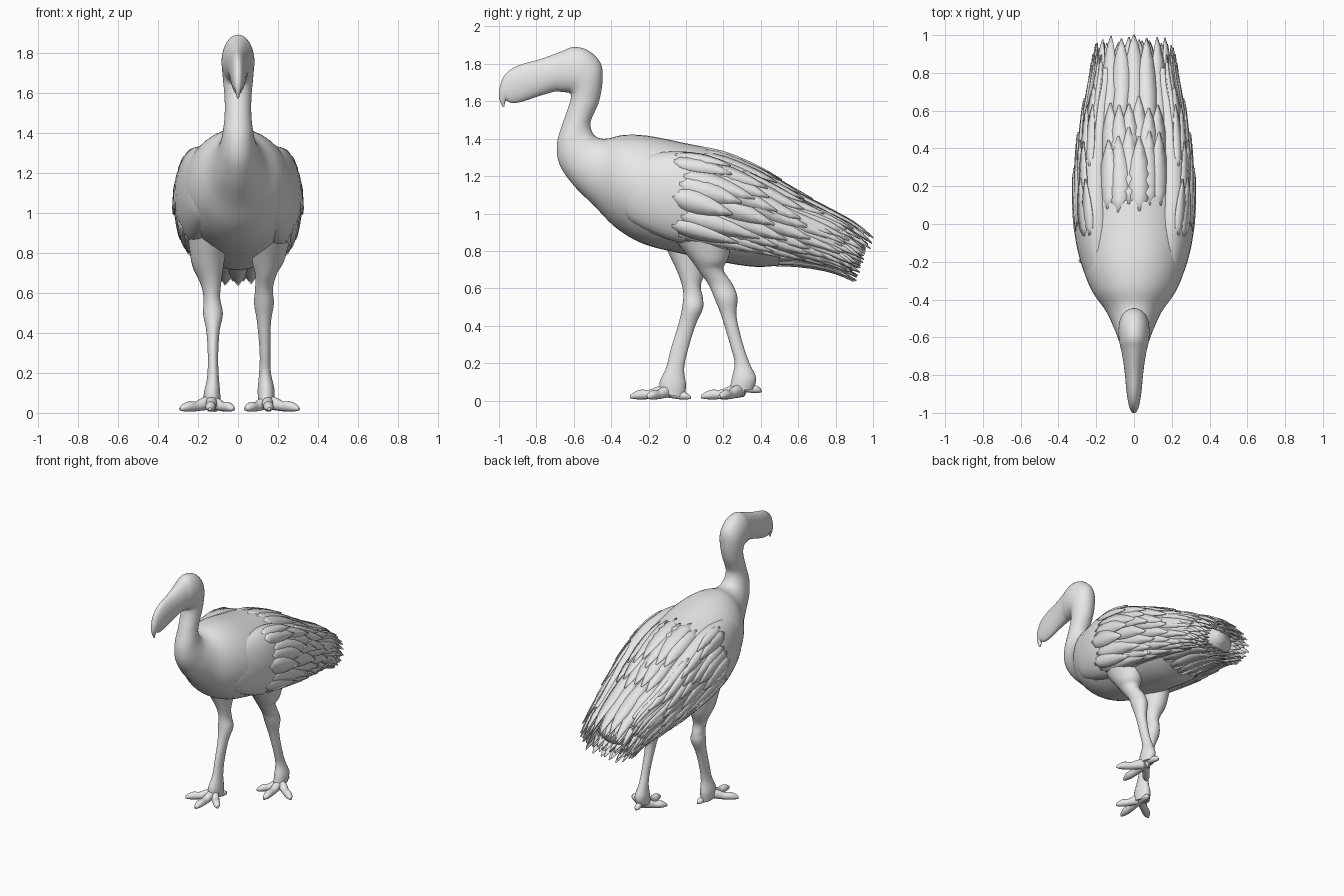
import bpy
import bmesh
import math
import random
from mathutils import Vector

random.seed(4)
cube = bpy.data.objects.get("Cube")
if cube:
    bpy.data.objects.remove(cube, do_unlink=True)

grey = bpy.data.materials.new("plain grey")
grey.use_nodes = True
grey.diffuse_color = (0.8, 0.8, 0.8, 1)
grey.node_tree.nodes["Principled BSDF"].inputs["Base Color"].default_value = grey.diffuse_color
parts = []


def finish(name, bm):
    """Turn a bmesh into a named, coloured object."""
    bmesh.ops.recalc_face_normals(bm, faces=bm.faces)
    mesh = bpy.data.meshes.new(name)
    bm.to_mesh(mesh)
    bm.free()
    mesh.materials.append(grey)
    obj = bpy.data.objects.new(name, mesh)
    bpy.context.collection.objects.link(obj)
    parts.append(obj)
    return obj


def section_at(sections, u):
    """Smoothly interpolate the cross-sections, u running from 0 to 1."""
    last = len(sections) - 1
    s = min(max(u, 0), 1) * last
    i = min(int(s), last - 1)
    t = s - i
    rows = [sections[min(max(i + k, 0), last)] for k in (-1, 0, 1, 2)]
    return [b + t / 2 * (c - a + t * (2 * a - 5 * b + 4 * c - d + t * (3 * (b - c) + d - a)))
            for a, b, c, d in zip(*rows)]


def surface(sections, u, angle, lift=0.0):
    """Point on a loft; angle 0 is the first edge point, a quarter turn is +x."""
    x, y1, z1, y2, z2, width = section_at(sections, u)
    middle = Vector((x, (y1 + y2) / 2, (z1 + z2) / 2))
    half = Vector((0, (y1 - y2) / 2, (z1 - z2) / 2))
    out = half * math.cos(angle) + Vector((width * math.sin(angle), 0, 0))
    return middle + out + out.normalized() * lift


def loft(name, sections, end=1.0, sides=28, steps=6):
    """Skin oval rings given as (x, y and z of one edge, y and z of the other, half width)."""
    bm = bmesh.new()
    count = steps * (len(sections) - 1)
    rings = [[bm.verts.new(surface(sections, end * r / count, math.tau * k / sides))
              for k in range(sides)] for r in range(count + 1)]
    for a, b in zip(rings, rings[1:]):
        for k in range(sides):
            n = (k + 1) % sides
            bm.faces.new((a[k], a[n], b[n], b[k]))
    bm.faces.new(rings[0])
    bm.faces.new(rings[-1])
    return finish(name, bm)


def add_feather(bm, sections, start, length, angle, width, slant=0.0, rise=0.018, base=-0.006):
    """Lay one pointed feather along a loft: root sunk in, tip slightly raised."""
    rows = []
    shape = (0.5, 0.85, 1, 0.97, 0.8, 0.5, 0.08)
    for k, w in enumerate(shape):
        t = k / (len(shape) - 1)
        mid = angle + slant * t
        rows.append([bm.verts.new(surface(sections, start + length * t, mid + side * w * width,
                                          base + rise * t + (0.003 if side == 0 else 0)))
                     for side in (-1, 0, 1)])
    for a, b in zip(rows, rows[1:]):
        for k in (0, 1):
            bm.faces.new((a[k], a[k + 1], b[k + 1], b[k]))


def finish_feathers(name, bm, mirrored=False):
    obj = finish(name, bm)
    solid = obj.modifiers.new("thickness", "SOLIDIFY")
    solid.thickness = 0.006
    solid.offset = 0
    if mirrored:
        obj.modifiers.new("mirror", "MIRROR")
    return obj


def jitter(amount):
    return random.uniform(-amount, amount)


# Trunk from breast to rump, then neck, head and hooked bill, in one continuous skin
trunk = [(0, *row) for row in (
    (-.33, 1.42, -.37, .92, .225), (-.2, 1.415, -.22, .835, .275), (0, 1.375, -.02, .785, .295),
    (.2, 1.33, .17, .745, .285), (.4, 1.235, .37, .715, .27), (.6, 1.11, .55, .725, .25),
    (.78, 1.0, .72, .72, .21), (.87, .91, .83, .73, .13), (.92, .84, .9, .78, .03))]
neck = [(0, *row) for row in (
    (-.425, 1.4, -.49, 1.04, .15), (-.48, 1.41, -.6, 1.15, .108),
    (-.505, 1.445, -.675, 1.26, .085), (-.51, 1.49, -.69, 1.37, .072), (-.49, 1.54, -.66, 1.48, .066),
    (-.465, 1.6, -.625, 1.58, .068), (-.447, 1.7, -.615, 1.63, .075), (-.455, 1.8, -.625, 1.645, .08),
    (-.52, 1.87, -.64, 1.648, .082), (-.6, 1.89, -.665, 1.65, .076), (-.67, 1.865, -.7, 1.652, .064),
    (-.78, 1.825, -.78, 1.63, .05), (-.9, 1.79, -.87, 1.6, .04), (-.965, 1.745, -.93, 1.59, .03),
    (-.995, 1.68, -.96, 1.605, .021), (-1, 1.62, -.965, 1.6, .014), (-.98, 1.57, -.972, 1.572, .004))]
loft("body_neck_and_head", trunk[::-1] + neck, sides=40)

# Folded wings, hugging the trunk at the shoulder
wing = [(.14, -.4, 1.2, -.38, 1.06, .02), (.17, -.3, 1.29, -.3, .96, .075),
        (.19, -.1, 1.33, -.12, .87, .115), (.2, .1, 1.315, .05, .83, .118),
        (.2, .35, 1.22, .3, .8, .105), (.18, .6, 1.08, .55, .765, .09),
        (.15, .8, .98, .75, .73, .075), (.14, .94, .88, .88, .69, .06)]
loft("wings", wing, end=0.88).modifiers.new("mirror", "MIRROR")

# Wing coverts in overlapping rows, longest toward the lower edge
bm = bmesh.new()
for row in range(5):
    for col in range(8):
        angle = 0.4 + 0.31 * col + 0.15 * (row % 2) + jitter(0.08)
        add_feather(bm, wing, 0.34 + 0.1 * row + jitter(0.03), 0.2 + 0.008 * col + jitter(0.03),
                    angle, 0.24, slant=0.12)
finish_feathers("wing_coverts", bm, mirrored=True)

# Long flight feathers reaching past the wing
bm = bmesh.new()
for col in range(12):
    start = 0.62 + jitter(0.04)
    add_feather(bm, wing, start, 0.95 + jitter(0.05) - start, 0.3 + 0.21 * col, 0.18,
                slant=0.1, rise=0.02)
finish_feathers("flight_feathers", bm, mirrored=True)

# Broad feathers closing off the back in a ragged edge
bm = bmesh.new()
for row in range(2):
    for col in range(6):
        add_feather(bm, trunk, 0.3 + 0.1 * row + jitter(0.02), 0.24 + jitter(0.015),
                    0.2 * (col - 2.5), 0.19)
finish_feathers("back_feathers", bm)

# Tail feathers ringing the rump, with shorter layers filling the inside
tail = trunk[4:6] + [(0, *row) for row in (
    (.78, 1.01, .72, .71, .22), (.91, .93, .83, .685, .2), (1.0, .845, .92, .65, .18))]
bm = bmesh.new()
for layer in range(4):
    for col in range(20):
        start = 0.15 + 0.1 * layer + jitter(0.04)
        tip = 0.95 - 0.025 * layer + jitter(0.05)
        add_feather(bm, tail, start, tip - start, math.tau * (col + layer / 2) / 20, 0.2,
                    base=-0.025 * layer)
finish_feathers("tail_feathers", bm)

# Legs, the right one stepping forward
right_leg = [(-.15, -.14, .88, .16, .86, .1), (-.15, -.08, .76, .12, .72, .08),
             (-.135, -.035, .66, .08, .62, .05), (-.13, -.015, .58, .09, .55, .042),
             (-.125, -.02, .5, .09, .49, .05), (-.125, -.04, .41, .05, .4, .033),
             (-.125, -.08, .28, .01, .27, .026), (-.125, -.105, .18, -.01, .17, .03),
             (-.13, -.14, .1, 0, .08, .042), (-.13, -.14, .04, -.01, .015, .04)]
left_leg = [(.16, -.06, .86, .26, .86, .1), (.15, .02, .76, .22, .75, .08),
            (.14, .07, .69, .2, .7, .055), (.13, .12, .62, .25, .62, .045),
            (.13, .155, .54, .275, .55, .05), (.13, .19, .45, .27, .45, .035),
            (.135, .235, .3, .305, .3, .027), (.135, .26, .2, .34, .2, .03),
            (.14, .245, .12, .375, .12, .042), (.14, .23, .05, .36, .06, .04)]
loft("right_leg", right_leg, sides=18)
loft("left_leg", left_leg, sides=18)


def toe(name, root, tip, size=1.0, raised=0.0):
    """Knuckled toe with a claw, laid out along -y and then turned toward its tip."""
    way = Vector(tip) - Vector(root)
    rows = ((-.1, .1, .02, .03), (.3, .075, .012, .028), (.5, .058, .008, .025),
            (.72, .058, .006, .026), (.88, .046, .008, .02), (1, .028, .012, .007))
    sections = [(0, -way.length * t, top * size, -way.length * t, low * size, w * size)
                for t, top, low, w in rows]
    obj = loft(name, sections, sides=14, steps=4)
    obj.location = (*root, raised)
    obj.rotation_euler.z = math.atan2(way.x, -way.y)


# Feet: three spread front toes and a short hind toe
for side, x, y in (("right", -.13, -.09), ("left", .145, .29)):
    sign = 1 if x > 0 else -1
    toe(side + "_middle_toe", (x, y), (x + .01 * sign, y - .21))
    toe(side + "_outer_toe", (x, y), (x + .16 * sign, y - .11))
    toe(side + "_inner_toe", (x, y), (x - .11 * sign, y - .12), 0.95)
    toe(side + "_hind_toe", (x, y), (x - .02 * sign, y + .115), 0.8,
        raised=0.035 if sign > 0 else 0.0)

# Smooth shading, keeping feather edges crisp
bpy.ops.object.select_all(action="DESELECT")
for obj in parts:
    obj.select_set(True)
bpy.context.view_layer.objects.active = parts[0]
bpy.ops.object.shade_smooth_by_angle(angle=math.radians(40))
